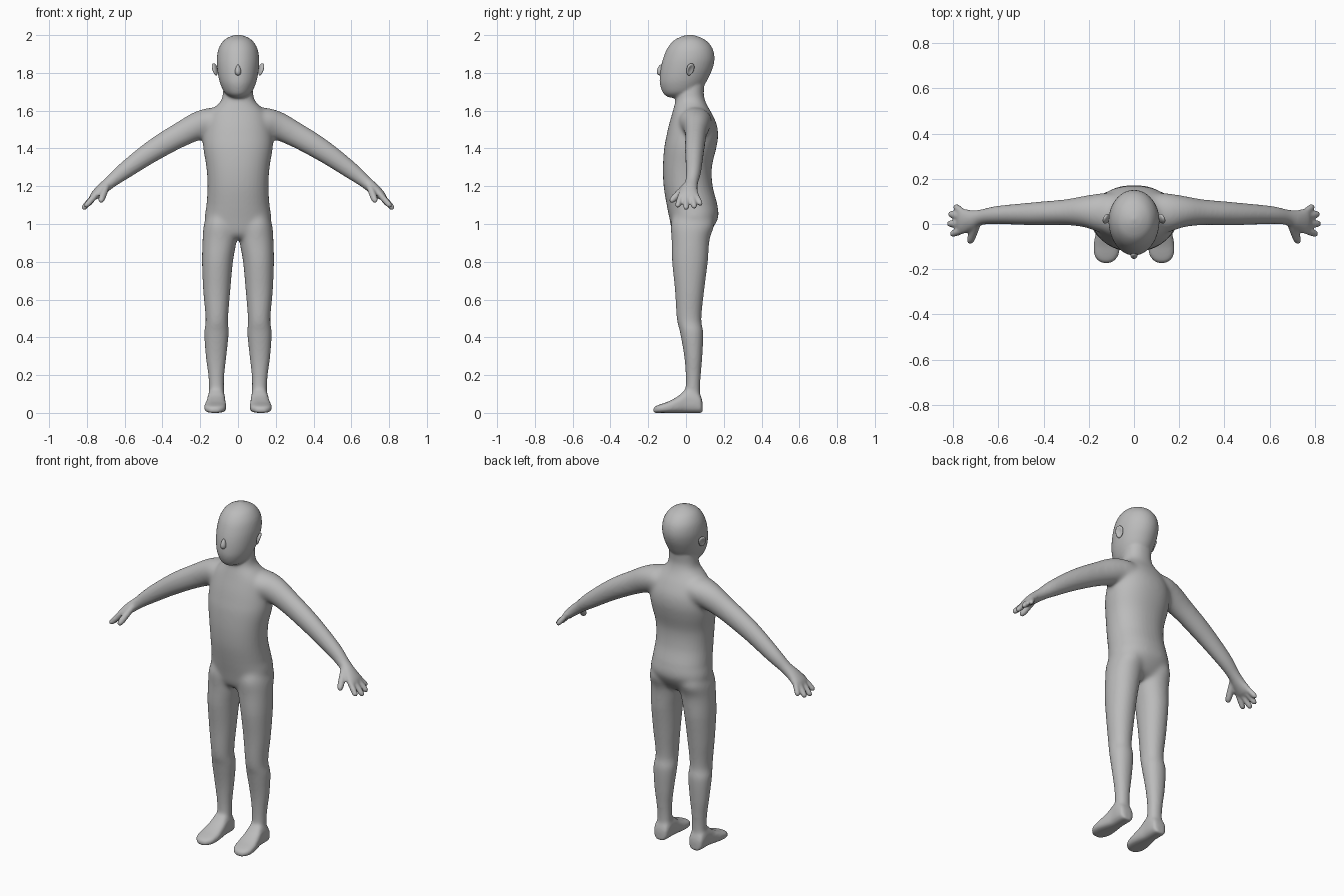
import bpy, bmesh, math
from mathutils import Vector, Matrix

if "Cube" in bpy.data.objects:
    bpy.data.objects.remove(bpy.data.objects["Cube"])

skin = bpy.data.materials.new("plain_grey")
skin.diffuse_color = (0.5, 0.5, 0.5, 1)
skin.use_nodes = True
skin.node_tree.nodes["Principled BSDF"].inputs["Base Color"].default_value = skin.diffuse_color


def spline(rows, n=6):
    """Smooth interpolation through the given sections."""
    out = []
    for i in range(len(rows) - 1):
        a, b, c, d = (rows[max(0, min(len(rows) - 1, i + k))] for k in (-1, 0, 1, 2))
        for s in range(n):
            t = s / n
            out.append([0.5 * (2 * q + (r - p) * t + (2 * p - 5 * q + 4 * r - u) * t * t
                               + (3 * q - p - 3 * r + u) * t ** 3)
                        for p, q, r, u in zip(a, b, c, d)])
    return out + [list(rows[-1])]


def tube(bm, rows, side, axis=None, power=2.0, seg=40):
    """Loft rings (x, y, z, radius across, radius along side)."""
    rows, rings = spline(rows), []
    for i, (x, y, z, ra, rb) in enumerate(rows):
        t = Vector(axis) if axis else (Vector(rows[min(i + 1, len(rows) - 1)][:3])
                                       - Vector(rows[max(i - 1, 0)][:3])).normalized()
        b = Vector(side)
        b = (b - t * b.dot(t)).normalized()
        a = b.cross(t)
        ring = []
        for k in range(seg):
            c, s = math.cos(math.tau * k / seg), math.sin(math.tau * k / seg)
            u = math.copysign(abs(c) ** (2 / power), c) * max(ra, 0.002)
            v = math.copysign(abs(s) ** (2 / power), s) * max(rb, 0.002)
            ring.append(bm.verts.new(Vector((x, y, z)) + a * u + b * v))
        rings.append(ring)
    for p, q in zip(rings, rings[1:]):
        for k in range(seg):
            bm.faces.new((p[k], p[(k + 1) % seg], q[(k + 1) % seg], q[k]))
    bm.faces.new(rings[0][::-1])
    bm.faces.new(rings[-1])


def column(bm, rows, power=2.0, sx=1):
    """Upright loft from (z, x min, x max, y front, y back)."""
    tube(bm, [(sx * (a + b) / 2, (f + k) / 2, z, (b - a) / 2, (k - f) / 2)
              for z, a, b, f, k in rows], (0, 1, 0), (0, 0, 1), power)


bm = bmesh.new()

# head
column(bm, [(z, -w, w, f, b) for z, w, f, b in (
    (1.668, .02, -.09, 0), (1.678, .05, -.108, .04), (1.70, .074, -.125, .07),
    (1.74, .093, -.138, .10), (1.78, .104, -.139, .122), (1.83, .111, -.133, .143),
    (1.88, .112, -.12, .151), (1.93, .102, -.099, .14), (1.97, .077, -.066, .108),
    (1.992, .043, -.025, .066), (2.002, .008, .012, .03))])

# neck and trunk
column(bm, [(z, -w, w, f, b) for z, w, f, b in (
    (.92, .10, -.04, .07), (.95, .15, -.07, .12), (1.03, .176, -.088, .17),
    (1.1, .167, -.102, .166), (1.2, .161, -.118, .141), (1.3, .167, -.122, .137),
    (1.4, .184, -.116, .16), (1.46, .185, -.105, .17), (1.52, .175, -.092, .165),
    (1.58, .155, -.075, .14), (1.62, .122, -.064, .117), (1.65, .092, -.056, .103),
    (1.69, .08, -.048, .094), (1.76, .075, -.04, .1))], 2.2)

for sx in (-1, 1):
    # leg
    column(bm, [(.03, .075, .155, .005, .075), (.12, .073, .154, -.002, .075),
                (.2, .073, .157, -.001, .078), (.3, .062, .17, -.009, .086),
                (.42, .05, .178, -.03, .091), (.5, .053, .171, -.048, .081),
                (.65, .041, .184, -.058, .096), (.8, .027, .19, -.073, .115),
                (.92, .006, .188, -.077, .126), (1.0, .01, .18, -.08, .15),
                (1.08, .04, .15, -.05, .12)], 2.1, sx)
    # foot, lofted from heel to toe
    tube(bm, [(sx * x, y, h / 2, w, h / 2) for x, y, w, h in (
        (.115, .088, .02, .05), (.115, .078, .04, .09), (.115, .05, .046, .12),
        (.115, .0, .047, .125), (.117, -.04, .052, .09), (.12, -.09, .058, .062),
        (.122, -.135, .054, .046), (.123, -.16, .038, .036), (.123, -.173, .015, .025))],
        (0, 0, 1), (0, -1, 0), 2.8)
    # arm and palm
    tube(bm, [(sx * x, y, z, a, b) for x, y, z, a, b in (
        (.06, .045, 1.545, .07, .085), (.14, .05, 1.54, .076, .088),
        (.21, .055, 1.52, .075, .072), (.3, .052, 1.475, .067, .058),
        (.45, .045, 1.388, .057, .05), (.6, .04, 1.282, .044, .04),
        (.675, .03, 1.222, .033, .034), (.72, .018, 1.185, .03, .044),
        (.757, .013, 1.152, .024, .056), (.775, .013, 1.135, .015, .052))], (0, 1, 0))
    # fingers and thumb
    for base, tip, r in (((.755, .05, 1.155), (.793, .08, 1.10), .0155),
                         ((.76, .03, 1.15), (.818, .046, 1.085), .0165),
                         ((.76, .0, 1.15), (.823, .001, 1.078), .0165),
                         ((.755, -.026, 1.152), (.81, -.046, 1.09), .0165),
                         ((.695, .005, 1.205), (.728, -.083, 1.117), .019)):
        p, q = Vector(base), Vector(tip)
        pts = [(p.lerp(q, t), r * k) for t, k in ((0, 1), (.4, 1), (.8, .95), (.95, .7), (1.02, .3))]
        tube(bm, [(sx * v.x, v.y, v.z, k, k) for v, k in pts], (0, 1, 0), seg=16)

bmesh.ops.recalc_face_normals(bm, faces=bm.faces)
mesh = bpy.data.meshes.new("body")
bm.to_mesh(mesh)
bm.free()
body = bpy.data.objects.new("body", mesh)
bpy.context.collection.objects.link(body)

# fuse the parts into one skin
fuse = body.modifiers.new("fuse", 'REMESH')
fuse.mode, fuse.voxel_size = 'VOXEL', 0.007
deps = bpy.context.evaluated_depsgraph_get()
fused = bpy.data.meshes.new_from_object(body.evaluated_get(deps))
body.modifiers.clear()
body.data = fused
fused.name = "body"
fused.materials.clear()
fused.materials.append(skin)

# soften everything a little, and the shoulders, neck base and hips more
blend = body.vertex_groups.new(name="joints")
for v in fused.vertices:
    x, z = abs(v.co.x), v.co.z
    shoulder = max(0, min(1, (1.69 - z) / .04, (z - 1.3) / .1, (.4 - x) / .1))
    hip = max(0, min(1, (1.12 - z) / .06, (z - .8) / .08, (.3 - x) / .1))
    ankle = max(0, min(1, (.2 - z) / .05, (z - .06) / .04)) * .6
    blend.add([v.index], max(shoulder, hip, ankle), 'REPLACE')
for name, count, group in (("soften", 5, ""), ("blend_joints", 45, "joints")):
    m = body.modifiers.new(name, 'SMOOTH')
    m.factor, m.iterations, m.vertex_group = 0.5, count, group
for p in fused.polygons:
    p.use_smooth = True


def blob(name, loc, size, rot, taper=0.0, dish=0.0):
    """Small rounded feature, optionally narrower at the top or hollowed outward."""
    b = bmesh.new()
    bmesh.ops.create_uvsphere(b, u_segments=24, v_segments=16, radius=1)
    for v in b.verts:
        k = 1 - taper * v.co.z
        v.co.x *= k
        v.co.y *= k
        if dish and v.co.x > 0:
            v.co.x -= dish * max(0, 1 - 1.6 * (v.co.y ** 2 + v.co.z ** 2))
    bmesh.ops.scale(b, vec=size, verts=b.verts)
    bmesh.ops.transform(b, matrix=Matrix.Translation(loc) @ rot, verts=b.verts)
    me = bpy.data.meshes.new(name)
    b.to_mesh(me)
    b.free()
    me.materials.append(skin)
    for p in me.polygons:
        p.use_smooth = True
    ob = bpy.data.objects.new(name, me)
    bpy.context.collection.objects.link(ob)
    return ob


# nose and ears
blob("nose", (0, -.136, 1.815), (.015, .017, .029), Matrix.Rotation(-.1, 4, 'X'), .35)
ear = blob("ears", (.122, .022, 1.818), (.011, .022, .034),
           Matrix.Rotation(.5, 4, 'Z') @ Matrix.Rotation(.3, 4, 'Y') @ Matrix.Rotation(-.15, 4, 'X'),
           -.15, .8)
mirror = ear.modifiers.new("mirror", 'MIRROR')
mirror.use_axis = (True, False, False)
